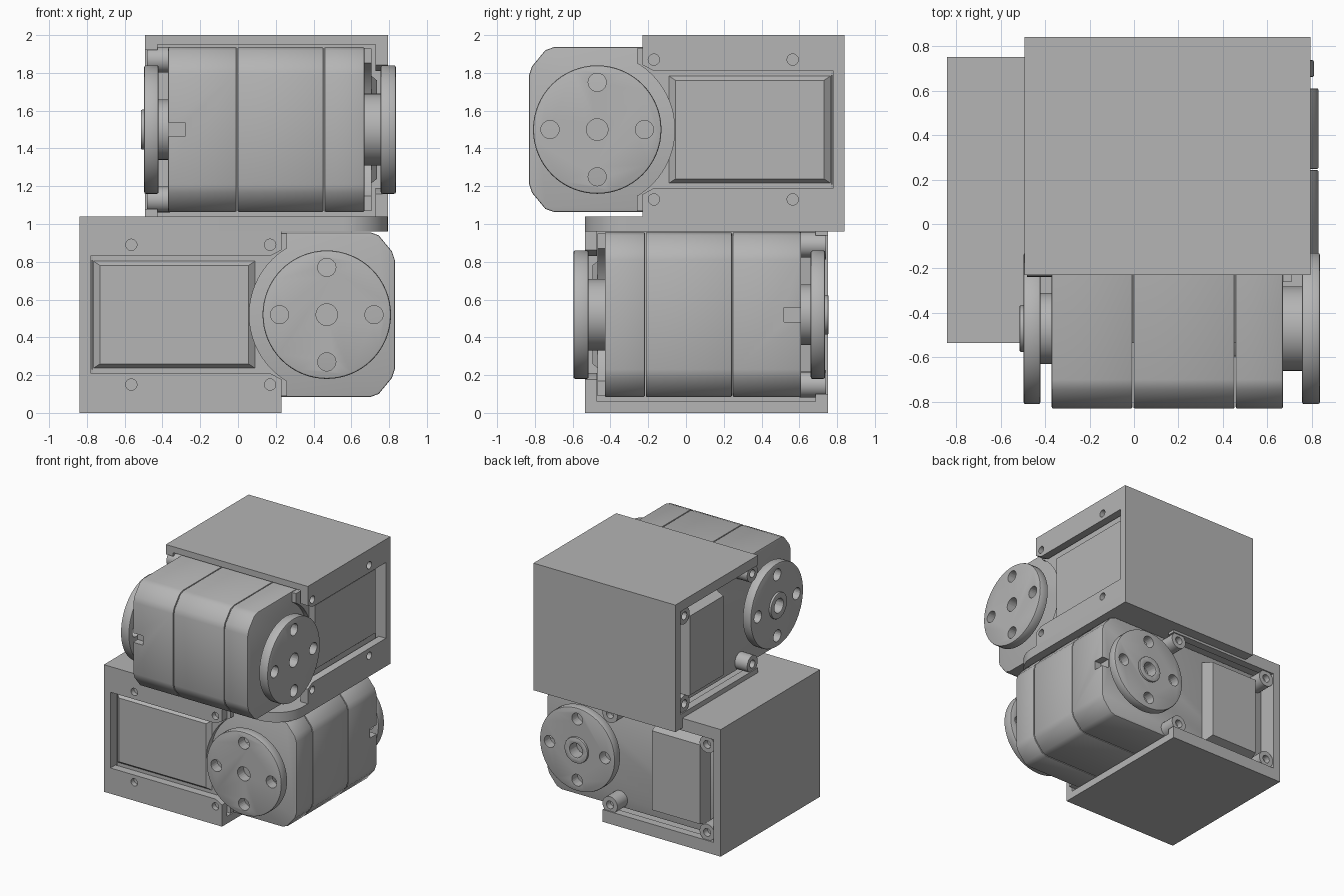
import bpy, bmesh, math
from mathutils import Matrix, Vector

old = bpy.data.objects.get("Cube")
if old:
    bpy.data.objects.remove(old, do_unlink=True)

grey = bpy.data.materials.new("plain_grey")
grey.use_nodes = True
grey.diffuse_color = (0.46, 0.46, 0.46, 1)
grey.node_tree.nodes["Principled BSDF"].inputs["Base Color"].default_value = (0.46, 0.46, 0.46, 1)


def prism(name, pts, a0, a1, taper=1.0):
    """Extrude a (depth, height) outline along the shaft axis; taper scales the a1 end."""
    mid = sum((Vector(p) for p in pts), Vector((0, 0))) / len(pts)
    bm = bmesh.new()
    near = [bm.verts.new((a0, p[0], p[1])) for p in pts]
    far = [bm.verts.new((a1, *(mid + (Vector(p) - mid) * taper))) for p in pts]
    bm.faces.new(near)
    bm.faces.new(far)
    for i in range(len(pts)):
        j = (i + 1) % len(pts)
        bm.faces.new((near[i], near[j], far[j], far[i]))
    bmesh.ops.recalc_face_normals(bm, faces=bm.faces)
    mesh = bpy.data.meshes.new(name)
    bm.to_mesh(mesh)
    bm.free()
    mesh.materials.append(grey)
    ob = bpy.data.objects.new(name, mesh)
    bpy.context.collection.objects.link(ob)
    return ob


def rect(b0, b1, c0, c1):
    return [(b0, c0), (b1, c0), (b1, c1), (b0, c1)]


def circle(b, c, r, n=48):
    return [(b + r * math.cos(2 * math.pi * i / n), c + r * math.sin(2 * math.pi * i / n))
            for i in range(n)]


def activate(ob):
    bpy.ops.object.select_all(action='DESELECT')
    ob.select_set(True)
    bpy.context.view_layer.objects.active = ob


def cut(ob, *cutters):
    for c in cutters:
        activate(ob)
        m = ob.modifiers.new("cut", 'BOOLEAN')
        m.operation, m.solver, m.object = 'DIFFERENCE', 'EXACT', c
        bpy.ops.object.modifier_apply(modifier=m.name)
        bpy.data.objects.remove(c, do_unlink=True)
    return ob


def finish(ob, bevel=0):
    activate(ob)
    if bevel:
        m = ob.modifiers.new("edge", 'BEVEL')
        m.width, m.segments, m.limit_method = bevel, 2, 'ANGLE'
        m.angle_limit = math.radians(50)
        bpy.ops.object.modifier_apply(modifier=m.name)
    bpy.ops.object.shade_smooth_by_angle(angle=math.radians(35))
    return ob


SHAFT = -0.47


def horn(name, a0, a1):
    """Disc with four bolt holes and a centre hole."""
    ob = finish(prism(name, circle(SHAFT, 0, 0.34, 64), a0, a1), 0.01)
    holes = [(0.25, 0), (-0.25, 0), (0, 0.25), (0, -0.25)]
    for b, c in holes:
        cut(ob, prism("cutter", circle(SHAFT + b, c, 0.048, 24), a0 - 0.05, a1 + 0.05))
    cut(ob, prism("cutter", circle(SHAFT, 0, 0.057, 24), a0 - 0.05, a1 + 0.05))
    return finish(ob)


def servo_unit(tag, matrix, a0, a1, low, roof, high):
    parts = []

    # bracket: hollow block, open at the front, with a window in each side
    br = prism(tag + "_bracket", rect(-0.23, 0.84, low, high), a0, a1)
    cut(br, prism("cutter", rect(-0.4, 0.78, low - 0.1, roof), a0 + 0.065, a1 - 0.065),
        prism("cutter", [(-0.3, -0.38), (-0.17, -0.31), (0.78, -0.31),
                         (0.78, 0.31), (-0.17, 0.31), (-0.3, 0.38)], a1 - 0.1, a1 + 0.1),
        prism("cutter", rect(-0.4, 0.775, -0.42, 0.42), a0 - 0.1, a0 + 0.1))
    for b in (-0.17, 0.565):
        for c in (-0.37, 0.37):
            cut(br, prism("cutter", circle(b, c, 0.03, 20), a1 - 0.04, a1 + 0.1))
    parts.append(finish(br))

    # screw bosses inside the rear-shaft window
    for i, (b, c) in enumerate([(-0.17, -0.37), (-0.17, 0.37), (0.71, -0.36), (0.71, 0.36)]):
        boss = prism(f"{tag}_boss_{i}", circle(b, c, 0.068, 24), -0.36, a0 + 0.01)
        cut(boss, prism("cutter", circle(b, c, 0.032, 20), a0 + 0.06, a0 - 0.1))
        parts.append(finish(boss))

    # motor case in three shells with seams between them
    half = [(0.77, 0.436), (-0.70, 0.436), (-0.745, 0.42), (-0.815, 0.335), (-0.83, 0.29)]
    outline = half + [(b, -c) for b, c in reversed(half)]
    for shell, s0, s1 in (("rear", -0.37, -0.007), ("middle", -0.003, 0.453), ("front", 0.457, 0.67)):
        ob = finish(prism(f"{tag}_{shell}_shell", outline, s0, s1), 0.008)
        if shell == "rear":
            cut(ob, prism("cutter", rect(-0.9, -0.77, -0.038, 0.038), -0.42, -0.28))
            finish(ob)
        parts.append(ob)

    # shoulder behind the drive horn, scooped around the shaft
    sh = prism(tag + "_shoulder", rect(-0.26, 0.77, -0.43, 0.43), 0.66, 0.708)
    cut(sh, prism("cutter", circle(SHAFT, 0, 0.41, 64), 0.6, 0.8))
    parts.append(finish(sh))

    # side panels
    wide = prism(tag + "_drive_panel", rect(-0.1, 0.775, -0.29, 0.29), 0.70, 0.735, 0.9)
    cut(wide, prism("cutter", circle(SHAFT, 0, 0.41, 64), 0.6, 0.8))
    parts.append(finish(wide))
    parts.append(finish(prism(tag + "_rear_panel", rect(0.17, 0.65, -0.36, 0.36), -0.36, -0.475, 0.9)))

    # horns and hubs
    parts.append(horn(tag + "_drive_horn", 0.755, 0.836))
    parts.append(finish(prism(tag + "_drive_hub", circle(SHAFT, 0, 0.19), 0.66, 0.757)))
    parts.append(horn(tag + "_rear_horn", -0.497, -0.42))
    parts.append(finish(prism(tag + "_rear_hub", circle(SHAFT, 0, 0.16), -0.422, -0.36)))
    cap = prism(tag + "_rear_cap", circle(SHAFT, 0, 0.105), -0.49, -0.514)
    cut(cap, prism("cutter", circle(SHAFT, 0, 0.057, 24), -0.4, -0.6))
    parts.append(finish(cap, 0.005))

    for p in parts:
        p.matrix_world = matrix


# the lower unit is the upper one flipped about a diagonal axis
flip = Matrix.Rotation(math.pi, 4, Vector((1, -1, 0)))
servo_unit("upper", Matrix.Translation((0, 0, 1.5)), -0.492, 0.793, -0.46, 0.45, 0.5)
servo_unit("lower", Matrix.Translation((0, 0.24, 0.52)) @ flip, -0.511, 0.775, -0.44, 0.46, 0.52)

# plate shared by both brackets, one corner rounded
R = 0.24
corner = [(0.793 - R + R * math.sin(t * math.pi / 24), -0.535 + R - R * math.cos(t * math.pi / 24))
          for t in range(13)]
plate = prism("shared_plate", [(-0.84, -0.535)] + corner +
              [(0.793, 0.84), (-0.492, 0.84), (-0.492, 0.751), (-0.84, 0.751)], 0.96, 1.04)
plate.matrix_world = Matrix(((0, 1, 0, 0), (0, 0, 1, 0), (1, 0, 0, 0), (0, 0, 0, 1)))
finish(plate)
